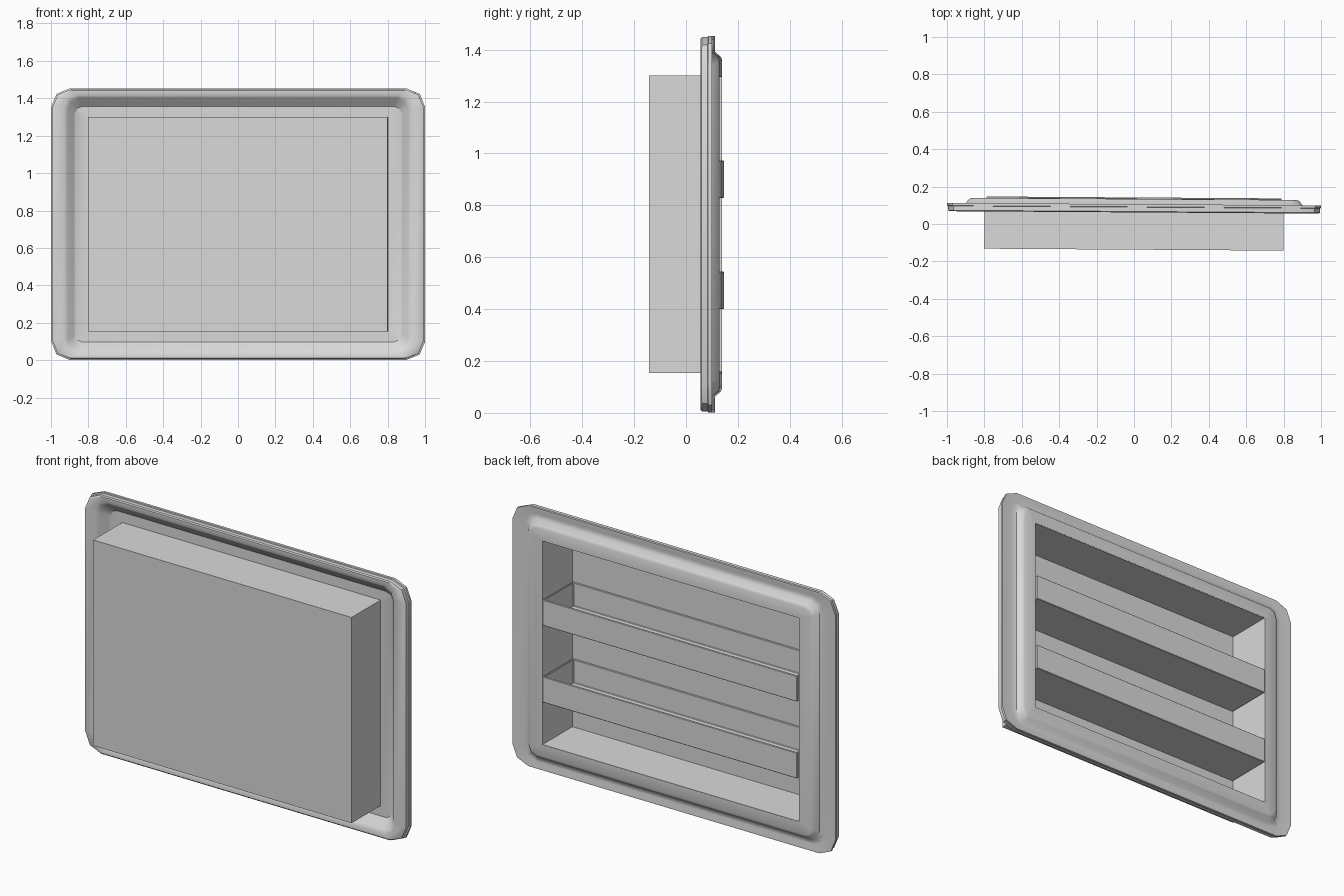
import bpy, bmesh, math

if "Cube" in bpy.data.objects:
    bpy.data.objects.remove(bpy.data.objects["Cube"], do_unlink=True)

CZ = 0.727        # height of the panel centre
TILT = -0.0065    # slight turn about the vertical axis

grey = bpy.data.materials.new("light grey")
grey.use_nodes = True
COLOUR = (0.7, 0.7, 0.7, 1)
grey.diffuse_color = COLOUR
grey.node_tree.nodes["Principled BSDF"].inputs["Base Color"].default_value = COLOUR


def finish(name, bm, smooth=False):
    bmesh.ops.recalc_face_normals(bm, faces=bm.faces)
    mesh = bpy.data.meshes.new(name)
    bm.to_mesh(mesh)
    bm.free()
    mesh.materials.append(grey)
    obj = bpy.data.objects.new(name, mesh)
    bpy.context.collection.objects.link(obj)
    obj.rotation_euler.z = TILT
    if smooth:
        bpy.ops.object.select_all(action='DESELECT')
        obj.select_set(True)
        bpy.context.view_layer.objects.active = obj
        bpy.ops.object.shade_smooth_by_angle(angle=math.radians(35))
    return obj


def ring(bm, hx, hz, r, y, segments=2):
    """Rounded rectangle of vertices in the xz plane."""
    verts = []
    for i, (sx, sz) in enumerate([(1, 1), (-1, 1), (-1, -1), (1, -1)]):
        for k in range(segments + 1):
            a = math.radians(90 * (i + k / segments))
            verts.append(bm.verts.new((sx * (hx - r) + r * math.cos(a), y,
                                       CZ + sz * (hz - r) + r * math.sin(a))))
    return verts


def bridge(bm, a, b):
    n = len(a)
    for i in range(n):
        j = (i + 1) % n
        bm.faces.new((a[i], a[j], b[j], b[i]))


# Pressed frame: half width, half height, corner radius, depth
PROFILE = [
    (.796, .569, .002, .118), (.868, .630, .035, .118), (.880, .640, .045, .110),
    (.910, .675, .060, .074), (.930, .690, .070, .062), (.985, .715, .095, .062),
    (.994, .721, .100, .067), (.994, .721, .100, .090), (1.00, .726, .100, .092),
    (1.00, .726, .100, .106), (.985, .712, .090, .106), (.930, .690, .075, .098),
    (.902, .666, .060, .104), (.882, .645, .050, .129), (.868, .632, .040, .134),
    (.796, .569, .002, .134),
]
bm = bmesh.new()
rings = [ring(bm, *p) for p in PROFILE]
for a, b in zip(rings, rings[1:] + rings[:1]):
    bridge(bm, a, b)
finish("pressed_frame", bm, smooth=True)


def tub(name, lo, hi, open_axis, wall):
    """Hollow box, open on its +axis side."""
    bm = bmesh.new()
    bmesh.ops.create_cube(bm, size=1)
    for v in bm.verts:
        v.co = [lo[i] + (v.co[i] + .5) * (hi[i] - lo[i]) for i in range(3)]
    bm.normal_update()
    mouth = max(bm.faces, key=lambda f: f.normal[open_axis])
    bmesh.ops.inset_region(bm, faces=[mouth], thickness=wall)
    out = bmesh.ops.extrude_discrete_faces(bm, faces=[mouth])
    for v in out["faces"][0].verts:
        v.co[open_axis] = lo[open_axis] + wall
    return finish(name, bm)


# Recessed storage box, open at the back
tub("storage_box", (-.80, -.137, CZ - .573), (.80, .133, CZ + .573), 1, .009)

# Two full-depth shelf trays, open at the top
for name, z in (("lower_tray", .40), ("upper_tray", .828)):
    tray = tub(name, (-.789, -.126, z), (.789, .142, z + .144), 2, .014)
    bevel = tray.modifiers.new("soft edges", 'BEVEL')
    bevel.width = .003
    bevel.segments = 1
